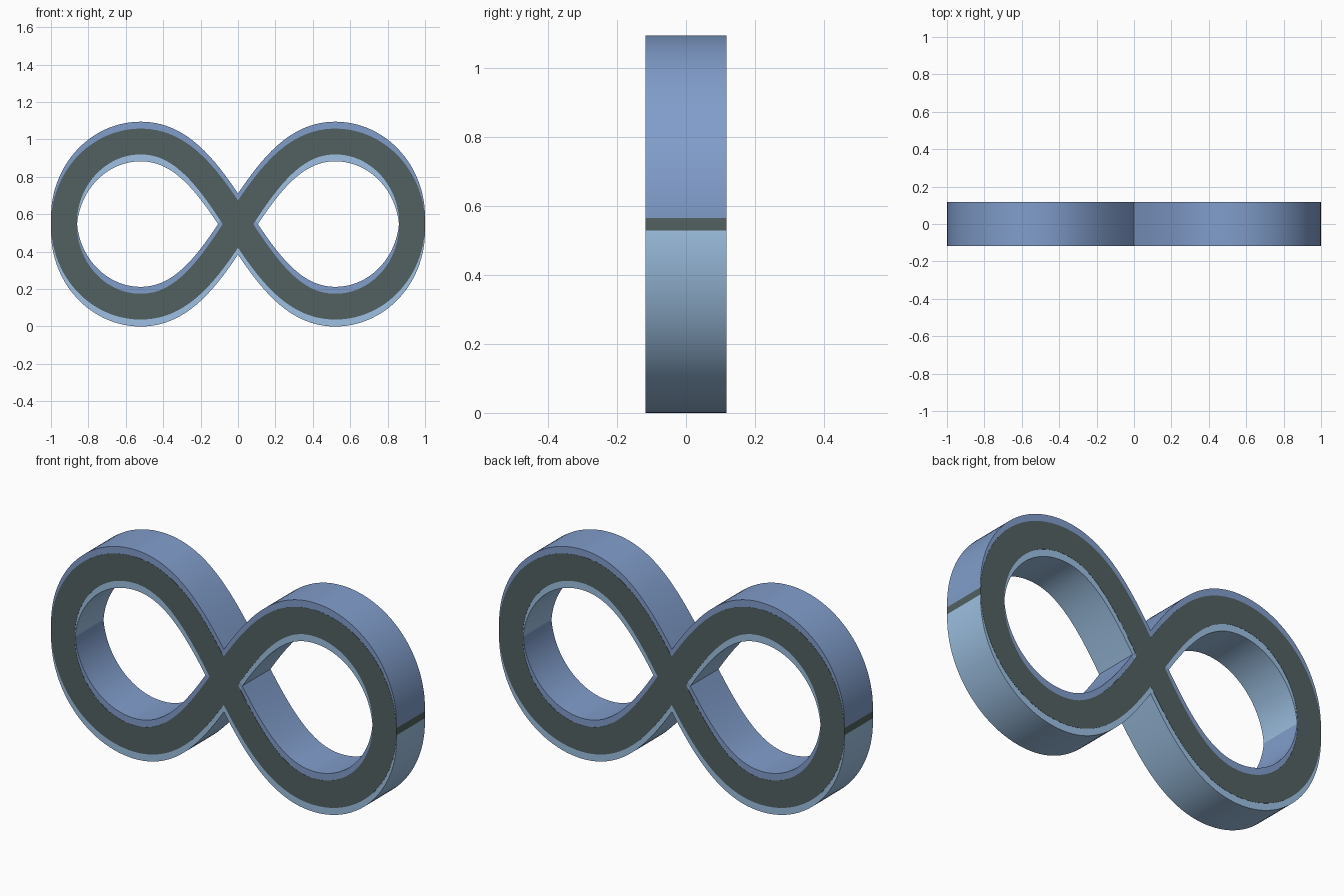
import bpy
import math
from mathutils import Vector
from mathutils.geometry import interpolate_bezier

if "Cube" in bpy.data.objects:
    bpy.data.objects.remove(bpy.data.objects["Cube"])

HALF_W = 0.069      # half the ribbon width
SHIFT = 0.037       # vertical offset of the coloured layers
MID_Z = 0.5475
N = 28

# Centreline of the upper right quarter: crossing -> crest -> right end
TOP, CREST, END = 0.4415, 0.52, 0.931
K = 0.5523
rise = [Vector(p) for p in ((0, 0, 0), (0.16, 0.25, 0), (0.30, TOP, 0), (CREST, TOP, 0))]
fall = [Vector(p) for p in ((CREST, TOP, 0), (CREST + K * (END - CREST), TOP, 0),
                            (END, K * TOP, 0), (END, 0, 0))]
line = interpolate_bezier(*rise, N) + interpolate_bezier(*fall, N)[1:]


def offset(points, dist):
    """Parallel curve, positive to the outside."""
    out = []
    for i, p in enumerate(points):
        d = (points[min(i + 1, len(points) - 1)] - points[max(i - 1, 0)]).normalized()
        if i == len(points) - 1:
            d = Vector((0, -1, 0))
        out.append((p.x - d.y * dist, p.y + d.x * dist))
    return out


def clip(points, axis):
    """Keep the part past the symmetry axis, starting exactly on it."""
    for i in range(len(points) - 1):
        a, b = points[i], points[i + 1]
        if a[axis] <= 0 < b[axis]:
            t = -a[axis] / (b[axis] - a[axis])
            start = [a[k] + t * (b[k] - a[k]) for k in (0, 1)]
            return [tuple(start)] + points[i + 1:]
    return points


outer = clip(offset(line, HALF_W), 0)
inner = clip(offset(line, -HALF_W), 1)

# Full outline and the two holes by mirroring the quarter
right = outer + [(x, -z) for x, z in outer[-2::-1]]
outline = right + [(-x, z) for x, z in right[::-1]][1:-1]
hole = inner + [(x, -z) for x, z in inner[-2:0:-1]]
loops = [outline, hole, [(-x, z) for x, z in hole]]


def figure_eight(name, dz, depth, colour):
    curve = bpy.data.curves.new(name, 'CURVE')
    curve.dimensions = '2D'
    curve.fill_mode = 'BOTH'
    curve.extrude = depth
    for pts in loops:
        s = curve.splines.new('POLY')
        s.points.add(len(pts) - 1)
        for q, (x, z) in zip(s.points, pts):
            q.co = (x, z, 0, 1)
        s.use_cyclic_u = True
    ob = bpy.data.objects.new(name, curve)
    bpy.context.collection.objects.link(ob)
    ob.location = (0, 0, MID_Z + dz)
    ob.rotation_euler = (math.pi / 2, 0, 0)
    mat = bpy.data.materials.new(name + "_colour")
    mat.diffuse_color = colour
    mat.use_nodes = True
    mat.node_tree.nodes["Principled BSDF"].inputs["Base Color"].default_value = mat.diffuse_color
    curve.materials.append(mat)
    bpy.ops.object.select_all(action='DESELECT')
    ob.select_set(True)
    bpy.context.view_layer.objects.active = ob
    bpy.ops.object.convert(target='MESH')
    bpy.ops.object.shade_smooth_by_angle(angle=math.radians(30))


# Dark ribbon between two blue copies, one raised and one lowered
figure_eight("middle_ribbon", 0, 0.118, (0.085, 0.12, 0.12, 1))
figure_eight("upper_ribbon", SHIFT, 0.117, (0.22, 0.34, 0.60, 1))
figure_eight("lower_ribbon", -SHIFT, 0.117, (0.34, 0.53, 0.76, 1))
